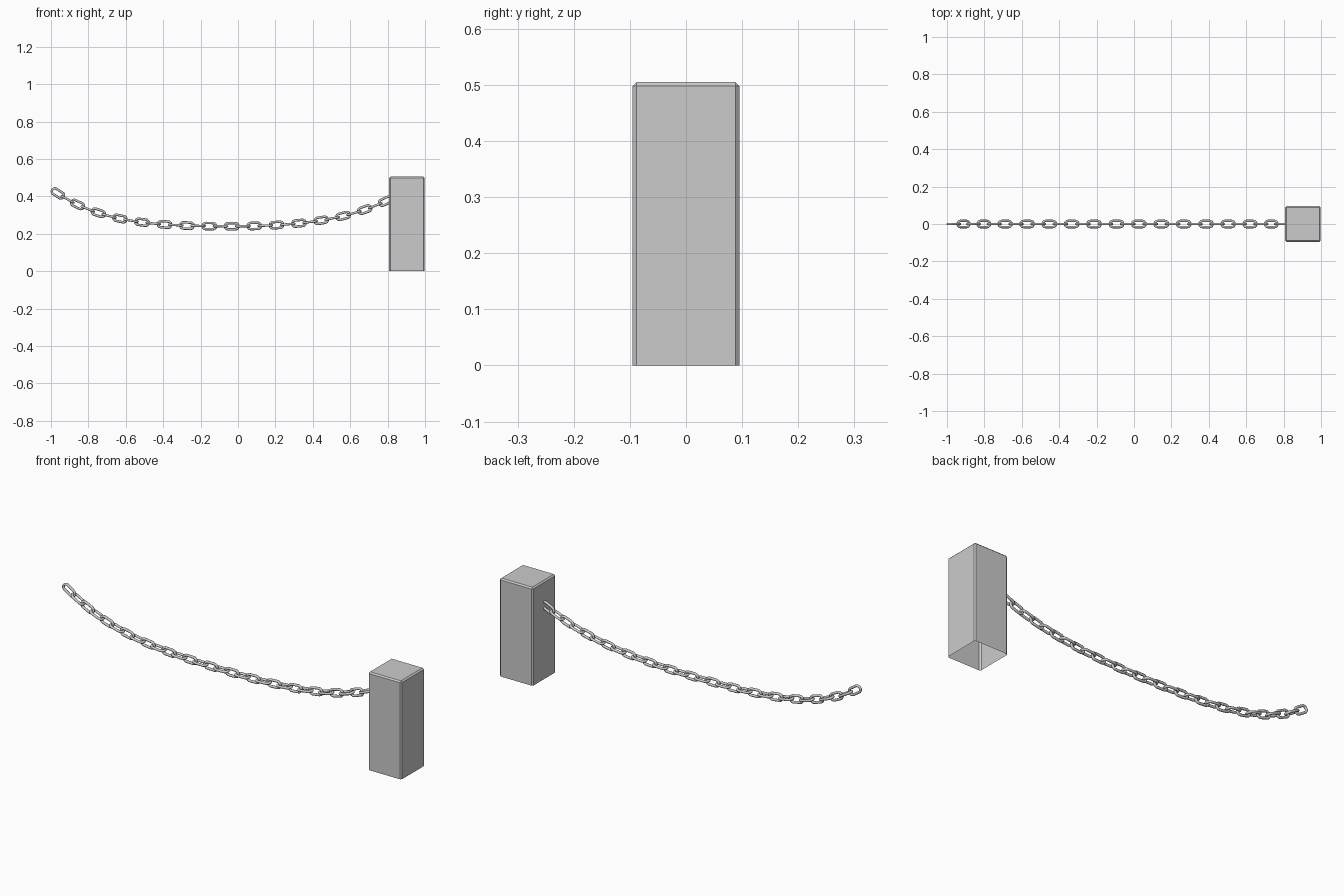
import bpy, bmesh
from math import sin, cos, pi
from mathutils import Matrix, Vector

if "Cube" in bpy.data.objects:
    bpy.data.objects.remove(bpy.data.objects["Cube"])

LINK_LEN, LINK_WID, WIRE = 0.084, 0.046, 0.0065
COUNT = 31


# Post: chamfered box with an open underside
bm = bmesh.new()
bmesh.ops.create_cube(bm, size=1)
bmesh.ops.scale(bm, vec=(0.19, 0.19, 0.505), verts=bm.verts)
bmesh.ops.translate(bm, vec=(0.903, 0, 0.2525), verts=bm.verts)
bottom = [f for f in bm.faces if f.normal.z < -0.5]
bmesh.ops.delete(bm, geom=bottom, context='FACES_ONLY')
edges = [e for e in bm.edges if not e.is_boundary]
bmesh.ops.bevel(bm, geom=edges, offset=0.007, segments=1, affect='EDGES')
mesh = bpy.data.meshes.new("post")
bm.to_mesh(mesh)
bm.free()
bpy.context.collection.objects.link(bpy.data.objects.new("post", mesh))


# One chain link: round wire swept around a stadium lying in local XY
def link_mesh(arc_steps=10, sides=10):
    rad = LINK_WID / 2 - WIRE
    half = LINK_LEN / 2 - WIRE - rad
    bm = bmesh.new()
    rings = []
    for side in (0, 1):
        for i in range(arc_steps + 1):
            a = -pi / 2 + pi * side + pi * i / arc_steps
            out = Vector((cos(a), sin(a), 0))
            c = Vector((half * (1 - 2 * side), 0, 0)) + out * rad
            rings.append([bm.verts.new(c + out * WIRE * cos(t) + Vector((0, 0, WIRE * sin(t))))
                          for t in (2 * pi * k / sides for k in range(sides))])
    for i, ra in enumerate(rings):
        rb = rings[(i + 1) % len(rings)]
        for k in range(sides):
            n = (k + 1) % sides
            bm.faces.new((ra[k], rb[k], rb[n], ra[n])).smooth = True
    bmesh.ops.recalc_face_normals(bm, faces=bm.faces)
    m = bpy.data.meshes.new("chain_link")
    bm.to_mesh(m)
    bm.free()
    return m


# Sagging line the chain follows
def sag(x):
    d = x + 0.03
    a, b = (0.052, 0.172) if d < 0 else (0.110, 0.135)
    return Vector((x, 0, 0.24 + a * d ** 2 + b * d ** 4))


# Evenly spaced points along the sag line
N = 2000
pts = [sag(-0.963 + 1.751 * i / N) for i in range(N + 1)]
dist = [0.0]
for p, q in zip(pts, pts[1:]):
    dist.append(dist[-1] + (q - p).length)

# Chain: alternate links turn a quarter about the line
shape = link_mesh()
j = 0
for i in range(COUNT):
    target = dist[-1] * i / (COUNT - 1)
    while j < N and dist[j] < target:
        j += 1
    p = pts[j]
    t = (sag(p.x + 0.01) - sag(p.x - 0.01)).normalized()
    y = Vector((0, 1, 0))
    rot = Matrix((t, y, t.cross(y))).transposed().to_4x4()
    turn = Matrix.Rotation(pi / 2 if i % 2 == 0 else 0, 4, 'X')
    ob = bpy.data.objects.new(f"chain_link_{i + 1}", shape)
    ob.matrix_world = Matrix.Translation(p) @ rot @ turn
    bpy.context.collection.objects.link(ob)
